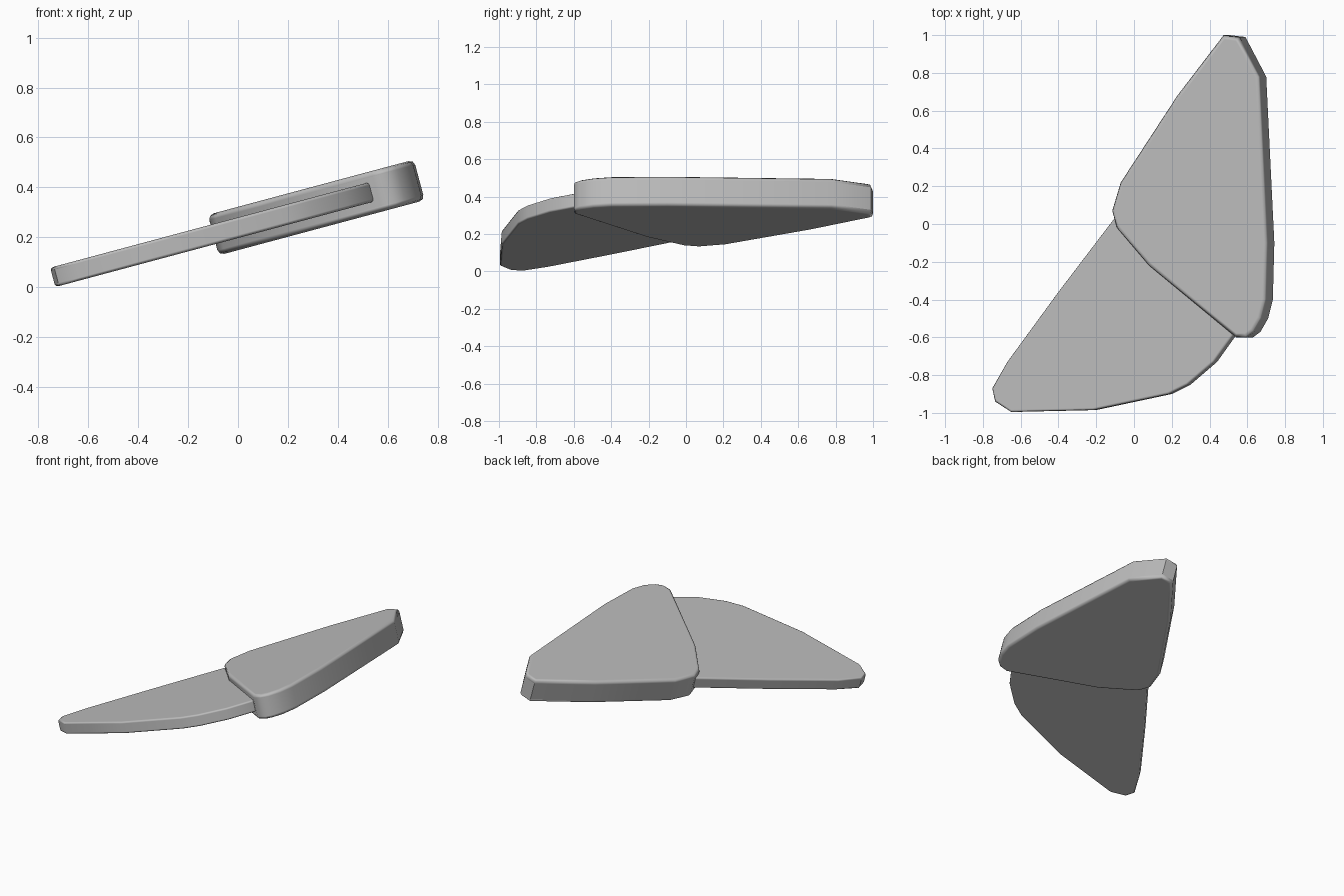
import bpy
import bmesh
from math import sin, cos, radians

TILT = radians(15)

if "Cube" in bpy.data.objects:
    bpy.data.objects.remove(bpy.data.objects["Cube"], do_unlink=True)

# Plain grey finish
grey = bpy.data.materials.new("plain grey")
grey.use_nodes = True
grey.diffuse_color = (0.5, 0.5, 0.5, 1)
grey.node_tree.nodes["Principled BSDF"].inputs["Base Color"].default_value = (0.5, 0.5, 0.5, 1)


def plate(name, left, right, low, high, rim):
    """Tilted plate; left points lie on the upper rim, right points on the lower rim."""
    def flat(points, w):
        return [((x + w * sin(TILT)) / cos(TILT), y) for x, y in points]

    outline = flat(left, high - rim) + flat(right, low + rim)
    bm = bmesh.new()
    base = bm.faces.new([bm.verts.new((u, y, low)) for u, y in outline])
    grown = bmesh.ops.extrude_face_region(bm, geom=[base])["geom"]
    top = [v for v in grown if isinstance(v, bmesh.types.BMVert)]
    bmesh.ops.translate(bm, verts=top, vec=(0, 0, high - low))
    bmesh.ops.recalc_face_normals(bm, faces=bm.faces)
    mesh = bpy.data.meshes.new(name)
    bm.to_mesh(mesh)
    bm.free()
    mesh.materials.append(grey)

    obj = bpy.data.objects.new(name, mesh)
    bpy.context.collection.objects.link(obj)
    obj.rotation_euler.y = -TILT

    # Rounded rim, keeping the outline corners as drawn
    bevel = obj.modifiers.new("rim", 'BEVEL')
    bevel.width = rim
    bevel.segments = 2
    bevel.limit_method = 'ANGLE'
    bevel.angle_limit = radians(75)
    bevel.harden_normals = True

    bpy.ops.object.select_all(action='DESELECT')
    obj.select_set(True)
    bpy.context.view_layer.objects.active = obj
    bpy.ops.object.shade_smooth_by_angle(angle=radians(40))
    return obj


# Thick inner plate
plate("inner_plate",
      [(0.54, -0.6), (0.08, -0.22), (-0.09, -0.02), (-0.115, 0.07),
       (-0.07, 0.22), (0.23, 0.68), (0.475, 1.0)],
      [(0.59, 0.99), (0.7, 0.78), (0.743, -0.1), (0.735, -0.4),
       (0.71, -0.5), (0.67, -0.57), (0.63, -0.6)],
      0.143, 0.311, 0.022)

# Thin outer plate, its root tucked inside the inner plate
plate("outer_plate",
      [(-0.05, 0.1), (-0.4, -0.36), (-0.67, -0.73), (-0.75, -0.87),
       (-0.735, -0.94), (-0.65, -0.995)],
      [(-0.2, -0.985), (0.2, -0.9), (0.3, -0.85), (0.44, -0.73),
       (0.54, -0.59), (0.56, -0.5)],
      0.19, 0.27, 0.012)
